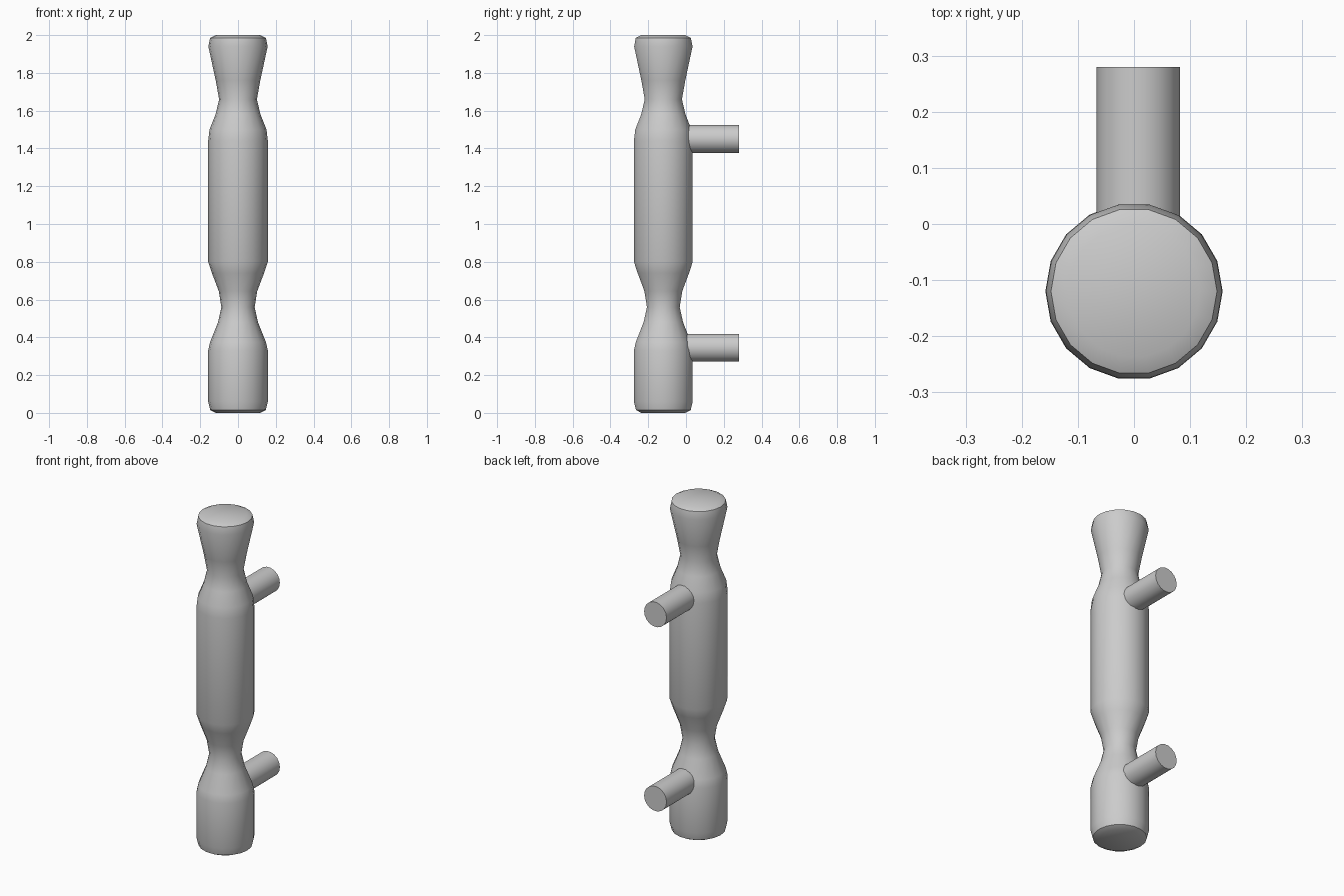
import bpy, bmesh, math

if "Cube" in bpy.data.objects:
    bpy.data.objects.remove(bpy.data.objects["Cube"])

SIDES = 18


def lathe(name, profile, location, rotation=(0, 0, 0)):
    """Closed solid of revolution about local z from (z, radius) pairs."""
    bm = bmesh.new()
    rings = []
    for z, r in profile:
        rings.append([bm.verts.new((r * math.cos(2 * math.pi * i / SIDES),
                                    r * math.sin(2 * math.pi * i / SIDES), z))
                      for i in range(SIDES)])
    for low, high in zip(rings, rings[1:]):
        for i in range(SIDES):
            j = (i + 1) % SIDES
            bm.faces.new((low[i], low[j], high[j], high[i]))
    bm.faces.new(rings[0][::-1])
    bm.faces.new(rings[-1])
    mesh = bpy.data.meshes.new(name)
    bm.to_mesh(mesh)
    bm.free()
    obj = bpy.data.objects.new(name, mesh)
    obj.location = location
    obj.rotation_euler = rotation
    bpy.context.collection.objects.link(obj)
    bpy.ops.object.select_all(action='DESELECT')
    obj.select_set(True)
    bpy.context.view_layer.objects.active = obj
    bpy.ops.object.shade_smooth_by_angle(angle=math.radians(32))
    return obj


# Turned grip with two waists and softly domed ends
grip_profile = [
    (0.0, 0.118), (0.015, 0.147), (0.06, 0.158), (0.33, 0.158),
    (0.375, 0.148), (0.48, 0.106), (0.56, 0.088), (0.645, 0.102),
    (0.74, 0.138), (0.80, 0.158), (1.44, 0.158), (1.50, 0.151),
    (1.58, 0.119), (1.66, 0.100), (1.76, 0.118), (1.94, 0.157),
    (1.985, 0.148), (2.0, 0.118),
]
lathe("grip", grip_profile, (0, -0.12, 0))

# Two round mounting posts pointing to the back
for name, z in (("lower_post", 0.345), ("upper_post", 1.45)):
    lathe(name, [(0, 0.0745), (0.31, 0.0745)], (0.0075, -0.03, z),
          (-math.pi / 2, 0, 0))
